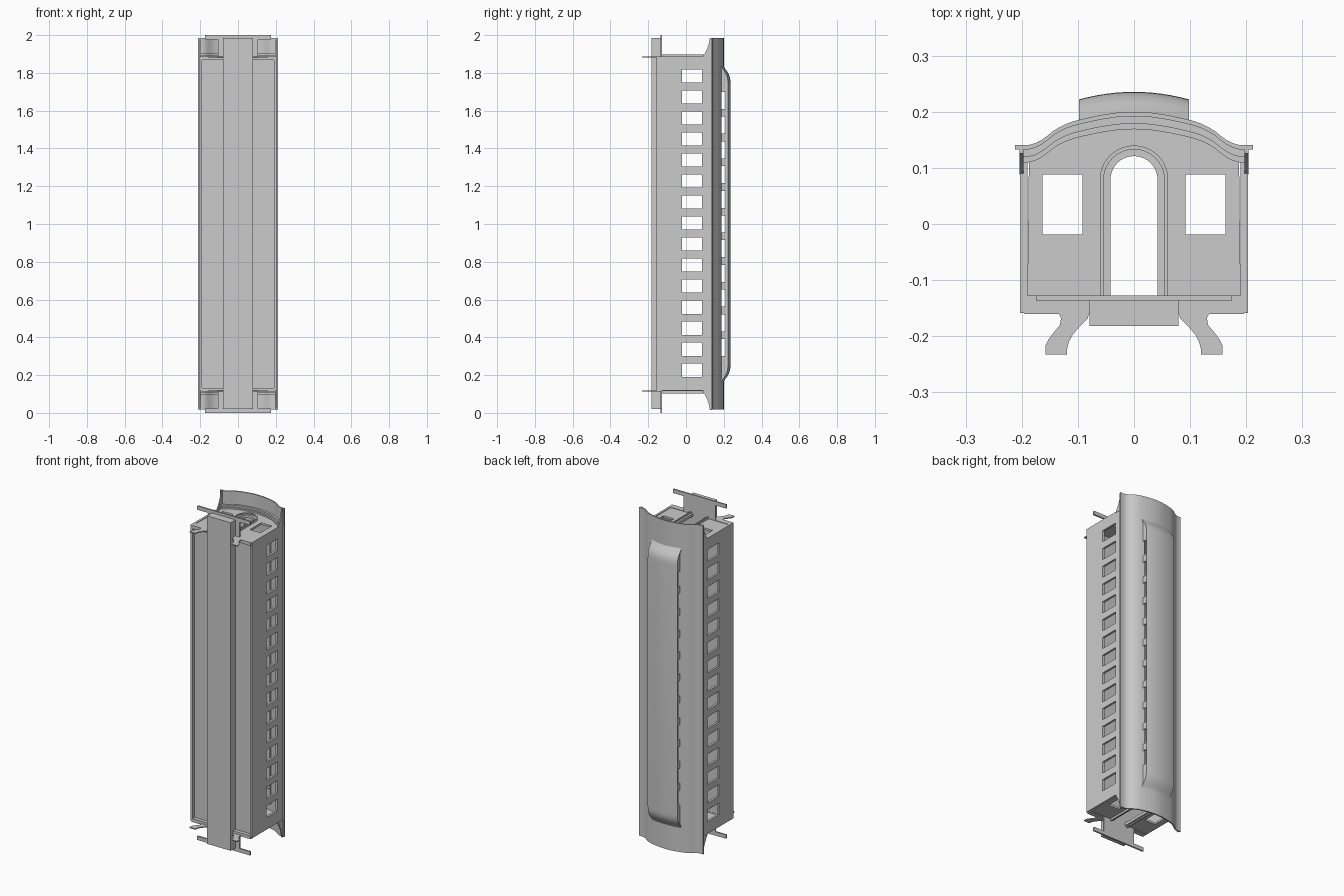
import bpy, bmesh
from math import sin, cos, pi

if "Cube" in bpy.data.objects:
    bpy.data.objects.remove(bpy.data.objects["Cube"])

AX = {'x': lambda u, v, w: (w, u, v), 'y': lambda u, v, w: (v, w, u), 'z': lambda u, v, w: (u, v, w)}


def mesh_object(name, me):
    ob = bpy.data.objects.new(name, me)
    bpy.context.collection.objects.link(ob)
    return ob


def plate(name, loops, w0, w1, axis='z'):
    """Flat outline (first loop) with holes (other loops), extruded from w0 to w1 along axis."""
    cu = bpy.data.curves.new(name, 'CURVE')
    cu.dimensions = '2D'
    cu.fill_mode = 'BOTH'
    cu.extrude = abs(w1 - w0) / 2
    for loop in loops:
        sp = cu.splines.new('POLY')
        sp.points.add(len(loop) - 1)
        for p, (u, v) in zip(sp.points, loop):
            p.co = (u, v, 0, 1)
        sp.use_cyclic_u = True
    tmp = mesh_object("outline", cu)
    deps = bpy.context.evaluated_depsgraph_get()
    deps.update()
    me = bpy.data.meshes.new_from_object(tmp.evaluated_get(deps))
    bpy.data.objects.remove(tmp)
    bm = bmesh.new()
    bm.from_mesh(me)
    bmesh.ops.remove_doubles(bm, verts=bm.verts, dist=1e-5)
    for v in bm.verts:
        v.co = AX[axis](v.co.x, v.co.y, v.co.z + (w0 + w1) / 2)
    bmesh.ops.recalc_face_normals(bm, faces=bm.faces)
    bm.to_mesh(me)
    bm.free()
    return mesh_object(name, me)


def rect(u0, u1, v0, v1):
    return [(u0, v0), (u1, v0), (u1, v1), (u0, v1)]


def box(name, x0, x1, y0, y1, z0, z1):
    return plate(name, [rect(x0, x1, y0, y1)], z0, z1)


def arch(r, top, bottom):
    n = 20
    return [(r, bottom)] + [(r * cos(pi * i / n), top - r + r * sin(pi * i / n)) for i in range(n + 1)] + [(-r, bottom)]


def mirrored(half):
    """Half profile from centre outward -> full profile left to right."""
    return [(-x, y) for x, y in reversed(half[1:])] + half


# roof line, centre to eave
HALF = [(0, .2), (.03, .1985), (.06, .194), (.09, .1875), (.108, .183), (.122, .178), (.134, .172), (.145, .165),
        (.156, .156), (.166, .149), (.176, .144), (.187, .141), (.198, .1405), (.212, .1405)]


def roof_line(drop, limit):
    return mirrored([(x, y - drop) for x, y in HALF if x <= limit])


# main roof with an opening under the raised clerestory
roof = plate("roof", [roof_line(0, 1) + roof_line(.008, 1)[::-1]], .018, 1.984)
cutter = box("roof_cutter", -.084, .084, .1, .3, .25, 1.75)
cutter.hide_render = True
mod = roof.modifiers.new("opening", 'BOOLEAN')
mod.object = cutter
mod.operation = 'DIFFERENCE'
mod.solver = 'EXACT'
bpy.context.view_layer.objects.active = roof
bpy.ops.object.modifier_apply(modifier=mod.name)
bpy.data.objects.remove(cutter)

# clerestory roof: crowned sheet that sweeps down at both ends
END = [(.84, .184), (.825, .192), (.81, .203), (.795, .212), (.78, .218), (.765, .221), (.745, .222)]
PATH = [(1 - a, y) for a, y in END] + [(1 + a, y) for a, y in reversed(END)]
bm = bmesh.new()
rows = []
for z, y in PATH:
    xs = [-.098 + .196 * i / 12 for i in range(13)]
    rows.append([bm.verts.new((x, y + .0135 * (1 - (x / .098) ** 2), z)) for x in xs])
for a, b in zip(rows, rows[1:]):
    for i in range(12):
        bm.faces.new((a[i], b[i], b[i + 1], a[i + 1]))
bmesh.ops.recalc_face_normals(bm, faces=bm.faces)
bm.normal_update()
if sum(f.normal.y for f in bm.faces) < 0:
    bmesh.ops.reverse_faces(bm, faces=bm.faces)
me = bpy.data.meshes.new("clerestory_roof")
bm.to_mesh(me)
bm.free()
top = mesh_object("clerestory_roof", me)
sol = top.modifiers.new("thickness", 'SOLIDIFY')
sol.thickness = .007
bpy.context.view_layer.objects.active = top
bpy.ops.object.modifier_apply(modifier=sol.name)

side_holes = [rect(-.022, .085, z - .035, z + .035) for z in [1.005 + .1113 * k for k in range(-7, 8)]]
roof_holes = [rect(.186, .209, z - .045, z + .045) for z in [1 + .131 * k for k in range(-5, 6)]]
clere = [(.178, .165)] + [(y - .003, z) for z, y in PATH] + [(.178, 1.835)]
hood = [(.088, 1.88), (.091, 1.892), (.1, 1.905), (.111, 1.925), (.12, 1.95), (.126, 1.984), (.137, 1.984), (.137, 1.88)]
step = [(.135, -.158), (.13, -.168), (.132, -.18), (.143, -.193), (.152, -.205), (.158, -.217), (.158, -.233),
        (.119, -.233), (.119, -.222), (.116, -.21), (.109, -.197), (.096, -.182), (.082, -.168), (.079, -.15)]

for s in (1, -1):
    # long walls with their windows, and the clerestory walls
    plate("side_wall", [rect(-.159, .136, .118, 1.888)] + side_holes, s * .19, s * .203, 'x')
    plate("clerestory_wall", [clere] + roof_holes, s * .084, s * .092, 'x')

    # end of the car, s picks upper or lower end
    def z(a):
        return 1 + s * a
    windows = [rect(m * .092, m * .163, -.019, .088) for m in (1, -1)]
    wall = roof_line(.006, .19) + [(.19, -.128), (-.19, -.128)]
    # door notch is part of the outline so it opens right down to the floor
    wall = wall[:-1] + arch(.042, .121, -.128) + wall[-1:]
    plate("end_wall", [wall] + windows, z(.873), z(.885))
    frame = arch(.061, .14, -.128) + arch(.054, .133, -.128)[::-1]
    plate("door_frame", [frame], z(.884), z(.897))
    plate("door_inner_trim", [arch(.055, .134, -.128) + arch(.042, .121, -.128)[::-1]], z(.884), z(.89))
    plate("upper_band", [roof_line(.006, .198) + roof_line(.021, .198)[::-1]], z(.884), z(.905))
    plate("lower_band", [roof_line(.02, .198) + roof_line(.031, .198)[::-1]], z(.884), z(.894))

    # sill, platform and crossbar
    box("end_sill", -.196, .196, -.16, -.127, z(.868), z(.888))
    box("platform_neck", -.105, .105, -.136, -.127, z(.88), z(.98))
    box("platform_bar", -.175, .175, -.136, -.127, z(.977), z(1))

    # hood brackets and curved steps on both sides
    for m in (1, -1):
        bracket = [(y, z(w - 1)) for y, w in hood]
        plate("hood_bracket", [bracket], m * .197, m * .204, 'x')
        plate("step", [[(m * x, y) for x, y in step]], z(.882), z(.888))

# floor and centre beam
box("floor", -.191, .191, -.138, -.128, .13, 1.87)
box("centre_beam", -.079, .079, -.182, -.136, .02, 1.984)

# smooth curves, crisp edges
for ob in bpy.context.collection.objects:
    ob.select_set(True)
    bpy.context.view_layer.objects.active = ob
bpy.ops.object.shade_smooth_by_angle(angle=.6)
